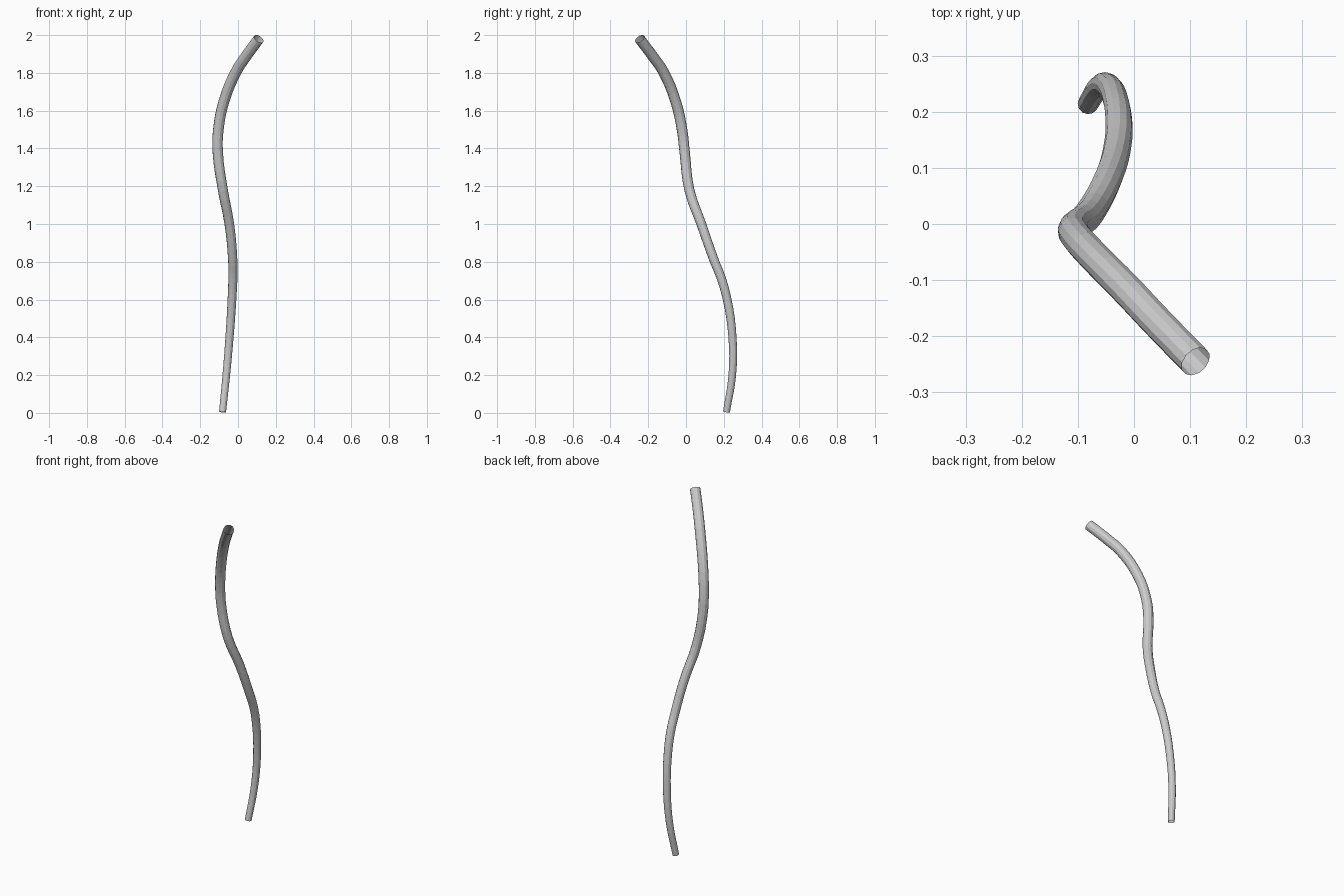
import bpy

cube = bpy.data.objects.get("Cube")
if cube:
    bpy.data.objects.remove(cube, do_unlink=True)

# Centre line of the bent tube: x, y, z, radius
PATH = [
    (-0.082, 0.214, 0.005, 0.0185),
    (-0.062, 0.245, 0.20, 0.020),
    (-0.045, 0.246, 0.40, 0.0215),
    (-0.032, 0.218, 0.60, 0.023),
    (-0.027, 0.184, 0.72, 0.024),
    (-0.028, 0.148, 0.81, 0.0245),
    (-0.046, 0.081, 1.00, 0.0255),
    (-0.080, 0.018, 1.18, 0.0265),
    (-0.107, -0.007, 1.38, 0.0275),
    (-0.104, -0.021, 1.50, 0.028),
    (-0.074, -0.055, 1.65, 0.0285),
    (-0.008, -0.122, 1.81, 0.029),
    (0.037, -0.170, 1.88, 0.029),
    (0.110, -0.245, 1.98, 0.029),
]

# Tapering tube, open at both ends
curve = bpy.data.curves.new("bent_tube", "CURVE")
curve.dimensions = "3D"
curve.resolution_u = 4
curve.bevel_depth = 1.0
curve.bevel_resolution = 4
curve.use_fill_caps = False

spline = curve.splines.new("BEZIER")
spline.bezier_points.add(len(PATH) - 1)
spline.use_smooth = False
for point, (x, y, z, radius) in zip(spline.bezier_points, PATH):
    point.co = (x, y, z)
    point.radius = radius
    point.handle_left_type = point.handle_right_type = "AUTO"

tube = bpy.data.objects.new("bent_tube", curve)
bpy.context.collection.objects.link(tube)

# Turn the swept curve into a faceted mesh
bpy.ops.object.select_all(action="DESELECT")
tube.select_set(True)
bpy.context.view_layer.objects.active = tube
bpy.ops.object.convert(target="MESH")
bpy.ops.object.shade_flat()
